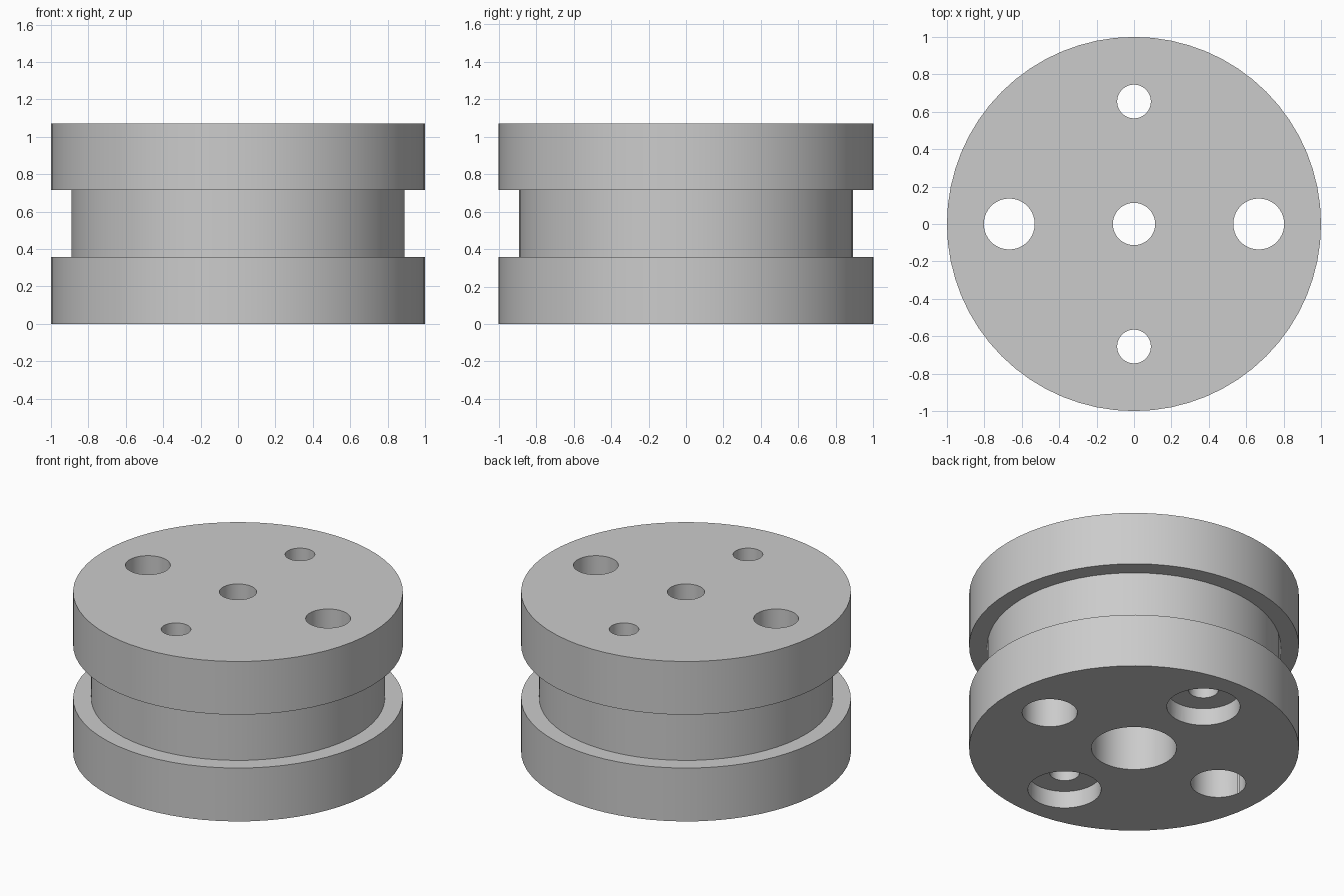
import bpy
import bmesh
import math
from mathutils import Matrix

SEGMENTS = 64
RIM, WAIST = 1.0, 0.89
HEIGHT = 1.07
LOWER, UPPER = 0.357, 0.714

cube = bpy.data.objects.get("Cube")
if cube:
    bpy.data.objects.remove(cube, do_unlink=True)

grey = bpy.data.materials.new("light grey")
grey.use_nodes = True
colour = (0.6, 0.6, 0.6, 1)
grey.diffuse_color = colour
grey.node_tree.nodes["Principled BSDF"].inputs["Base Color"].default_value = colour


def lathe(name, profile, x=0, y=0):
    """Spin a closed (radius, z) outline round a vertical axis at x, y."""
    bm = bmesh.new()
    verts = [bm.verts.new((r, 0, z)) for r, z in profile]
    edges = [bm.edges.new((a, b)) for a, b in zip(verts, verts[1:] + verts[:1])
             if a.co.x > 0 or b.co.x > 0]
    bmesh.ops.spin(bm, geom=verts + edges, axis=(0, 0, 1), cent=(0, 0, 0),
                   angle=math.tau, steps=SEGMENTS)
    bmesh.ops.remove_doubles(bm, verts=bm.verts, dist=0.0001)
    bmesh.ops.recalc_face_normals(bm, faces=bm.faces)
    bmesh.ops.transform(bm, matrix=Matrix.Translation((x, y, 0)), verts=bm.verts)
    mesh = bpy.data.meshes.new(name)
    bm.to_mesh(mesh)
    bm.free()
    mesh.materials.append(grey)
    obj = bpy.data.objects.new(name, mesh)
    bpy.context.collection.objects.link(obj)
    return obj


def stepped_drill(name, wide, narrow, depth, x, y):
    """Cutter that is wide up to the given depth and narrow above it."""
    low, high = -0.1, HEIGHT + 0.1
    return lathe(name, [(0, low), (wide, low), (wide, depth),
                        (narrow, depth), (narrow, high), (0, high)], x, y)


# Grooved body with the stepped centre bore
bore_wide, bore_narrow = 0.258, 0.113
body = lathe("grooved_hub", [
    (bore_wide, 0), (RIM, 0), (RIM, LOWER), (WAIST, LOWER),
    (WAIST, UPPER), (RIM, UPPER), (RIM, HEIGHT),
    (bore_narrow, HEIGHT), (bore_narrow, UPPER), (bore_wide, UPPER)])

# Pin holes on the x axis, counterbored screw holes on the y axis
cutters = []
for side in (-1, 1):
    cutters.append(stepped_drill("pin_hole_cutter", 0.167, 0.136, UPPER,
                                 side * 0.667, 0))
    cutters.append(stepped_drill("screw_hole_cutter", 0.222, 0.09, 0.115,
                                 0, side * 0.655))

bpy.context.view_layer.objects.active = body
for cutter in cutters:
    cut = body.modifiers.new("hole", "BOOLEAN")
    cut.operation = "DIFFERENCE"
    cut.solver = "EXACT"
    cut.object = cutter
    bpy.ops.object.modifier_apply(modifier=cut.name)
    bpy.data.objects.remove(cutter, do_unlink=True)

# Smooth walls with crisp rims
bpy.ops.object.select_all(action="DESELECT")
body.select_set(True)
bpy.ops.object.shade_smooth_by_angle(angle=math.radians(30))
